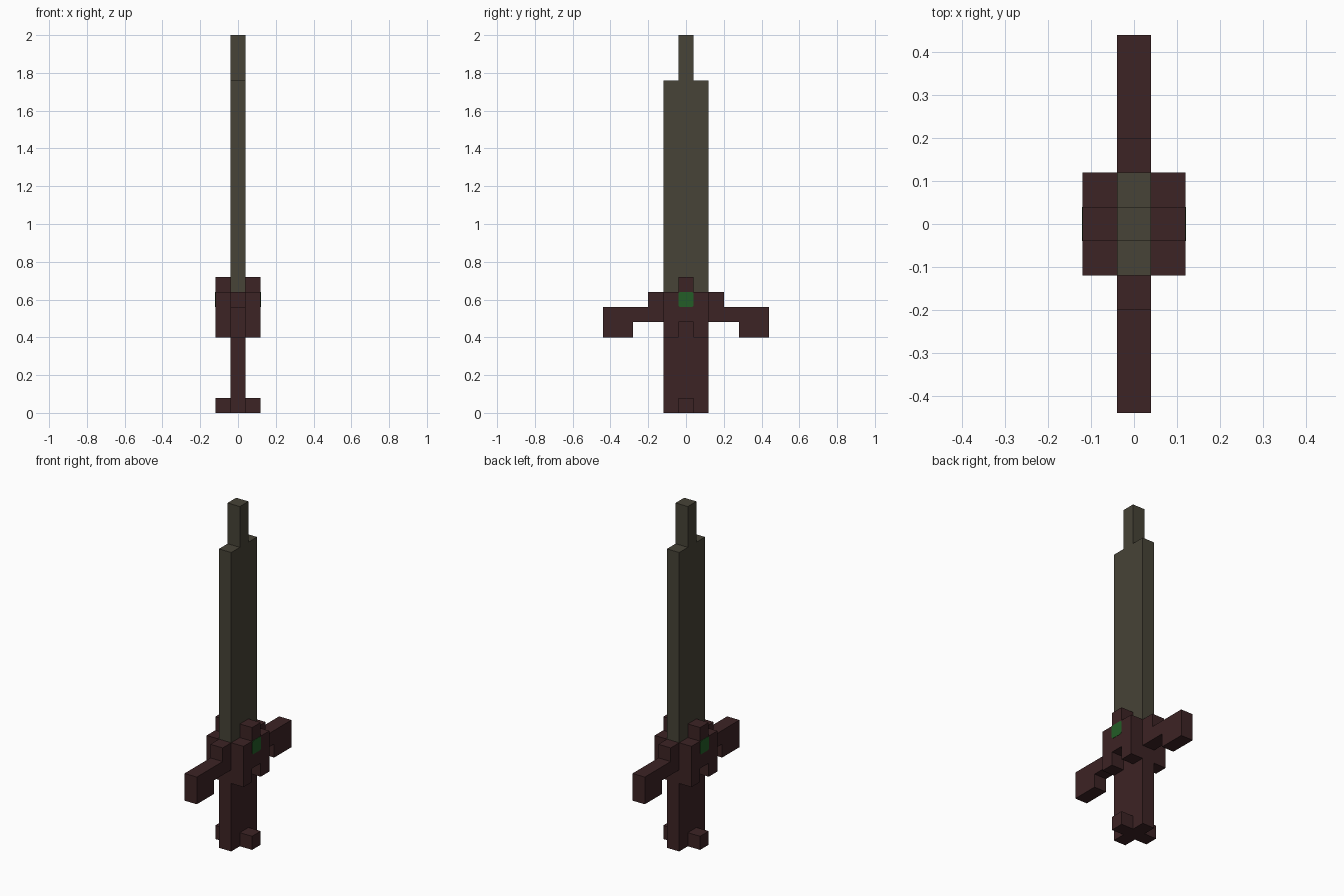
import bpy
import bmesh

cube = bpy.data.objects.get("Cube")
if cube:
    bpy.data.objects.remove(cube, do_unlink=True)

U = 0.08  # one block


def material(name, rgb):
    mat = bpy.data.materials.new(name)
    mat.use_nodes = True
    mat.diffuse_color = (*rgb, 1)
    bsdf = next(n for n in mat.node_tree.nodes if n.type == 'BSDF_PRINCIPLED')
    bsdf.inputs["Base Color"].default_value = (*rgb, 1)
    return mat


STEEL = material("dull grey steel", (0.063, 0.056, 0.038))
BROWN = material("dark red brown", (0.046, 0.017, 0.018))
GREEN = material("green gem", (0.017, 0.110, 0.020))


def slab(name, half_profile, x0, x1, mat):
    """Mirror a (y, z) half outline in block units across y and extrude along x."""
    outline = half_profile + [(-y, z) for y, z in reversed(half_profile)]
    bm = bmesh.new()
    face = bm.faces.new([bm.verts.new((x0 * U, y * U, z * U)) for y, z in outline])
    grown = bmesh.ops.extrude_face_region(bm, geom=[face])["geom"]
    verts = [v for v in grown if isinstance(v, bmesh.types.BMVert)]
    bmesh.ops.translate(bm, verts=verts, vec=((x1 - x0) * U, 0, 0))
    bmesh.ops.recalc_face_normals(bm, faces=bm.faces)
    mesh = bpy.data.meshes.new(name)
    bm.to_mesh(mesh)
    bm.free()
    mesh.materials.append(mat)
    obj = bpy.data.objects.new(name, mesh)
    bpy.context.collection.objects.link(obj)
    return obj


# Blade with its narrow stepped tip
slab("blade", [(1.5, 8), (1.5, 22), (0.5, 22), (0.5, 25)], -0.5, 0.5, STEEL)

# Grip and crossguard with drooping ends
slab("grip_and_crossguard",
     [(1.5, 0), (1.5, 6), (3.5, 6), (3.5, 5), (5.5, 5), (5.5, 7), (2.5, 7), (2.5, 8)],
     -0.5, 0.5, BROWN)

# Parts repeated on both flat sides
for label, s in (("left", 1), ("right", -1)):
    # Guard plate: raised in the middle, notched below
    slab(label + "_guard_plate",
         [(0.5, 6), (0.5, 5), (1.5, 5), (1.5, 8), (0.5, 8), (0.5, 9)],
         s * 0.5, s * 1.5, BROWN)
    slab(label + "_pommel_block", [(0.5, 0), (0.5, 1)], s * 0.5, s * 1.5, BROWN)
    # Gem set flush in the plate, with clipped corners
    slab(label + "_gem", [(0.4, 7), (0.5, 7.1), (0.5, 7.9), (0.4, 8)],
         s * 1.48, s * 1.52, GREEN)
